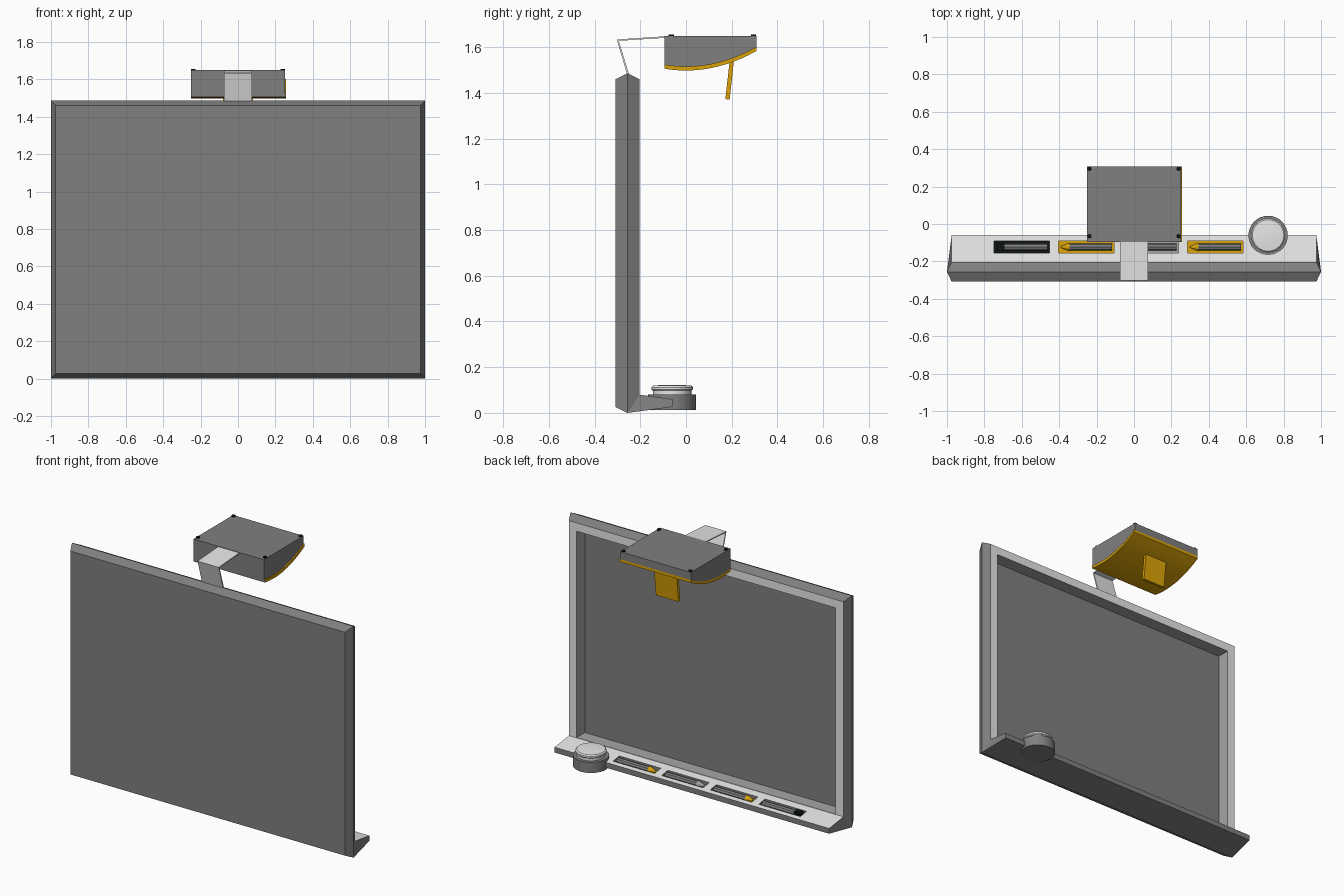
import bpy, bmesh, math
from mathutils import Vector

if "Cube" in bpy.data.objects:
    bpy.data.objects.remove(bpy.data.objects["Cube"])


def material(name, r, g, b):
    m = bpy.data.materials.new(name)
    m.use_nodes = True
    m.diffuse_color = (r, g, b, 1)
    m.node_tree.nodes["Principled BSDF"].inputs["Base Color"].default_value = (r, g, b, 1)
    return m


GREY = material("mid grey", 0.215, 0.215, 0.215)
LIGHT = material("light grey", 0.8, 0.8, 0.8)
SILVER = material("silver", 0.38, 0.38, 0.38)
YELLOW = material("golden yellow", 0.72, 0.37, 0.002)
BLACK = material("black", 0.004, 0.008, 0.005)


def finish(name, bm, *mats):
    bmesh.ops.recalc_face_normals(bm, faces=bm.faces)
    mesh = bpy.data.meshes.new(name)
    bm.to_mesh(mesh)
    bm.free()
    for m in mats:
        mesh.materials.append(m)
    ob = bpy.data.objects.new(name, mesh)
    bpy.context.collection.objects.link(ob)
    return ob


def activate(ob):
    bpy.ops.object.select_all(action='DESELECT')
    ob.select_set(True)
    bpy.context.view_layer.objects.active = ob


def smooth(ob):
    activate(ob)
    bpy.ops.object.shade_smooth_by_angle(angle=math.radians(35))


def loft(name, loops, *mats):
    """Join closed point loops in order and cap both ends."""
    bm = bmesh.new()
    rings = [[bm.verts.new(p) for p in loop] for loop in loops]
    n = len(rings[0])
    for a, b in zip(rings, rings[1:]):
        for i in range(n):
            j = (i + 1) % n
            bm.faces.new((a[i], a[j], b[j], b[i]))
    bm.faces.new(rings[0])
    bm.faces.new(rings[-1])
    return finish(name, bm, *mats)


def extrude_x(name, profile, x0, x1, *mats):
    return loft(name, [[(x, y, z) for y, z in profile] for x in (x0, x1)], *mats)


def box(name, x0, x1, y0, y1, z0, z1, mat):
    return extrude_x(name, [(y0, z0), (y1, z0), (y1, z1), (y0, z1)], x0, x1, mat)


def turned(name, profile, centre, axis, segments, mat):
    """Solid of revolution from (radius, distance) pairs along x or z."""
    c = Vector(centre)
    loops = []
    for r, d in profile:
        loop = []
        for i in range(segments):
            a = math.tau * i / segments
            u, v = r * math.cos(a), r * math.sin(a)
            loop.append(c + Vector((u, v, d) if axis == 'z' else (d, u, v)))
        loops.append(loop)
    ob = loft(name, loops, mat)
    smooth(ob)
    return ob


# Board: bevelled rim with a deep recess at the back
def rect(x, y, z0, z1):
    return [(-x, y, z0), (x, y, z0), (x, y, z1), (-x, y, z1)]


board = loft("board", [
    rect(0.975, -0.308, 0.026, 1.46), rect(1.0, -0.256, 0.0, 1.486),
    rect(0.975, -0.204, 0.026, 1.46), rect(0.92, -0.204, 0.082, 1.406),
    rect(0.92, -0.288, 0.082, 1.406)], GREY, LIGHT, SILVER)
for f in board.data.polygons:
    c, n = f.center, f.normal
    if n.y > 0.9 and c.y > -0.25:
        f.material_index = 1
    elif abs(n.y) < 0.1:
        f.material_index = 2

# Pen tray: tapered shelf with four slots
ends = [[(s * 1.0, -0.256, 0.0), (s * 0.975, -0.06, 0.026),
         (s * 0.975, -0.06, 0.06), (s * 0.975, -0.206, 0.08)] for s in (-1, 1)]
tray = loft("pen_tray", ends, GREY, LIGHT)
slots = [-0.748 + 0.345 * i for i in range(4)]
for x in slots:
    cutter = box("slot_cutter", x, x + 0.295, -0.155, -0.091, 0.05, 0.2, GREY)
    cutter.hide_render = True
    mod = tray.modifiers.new("slot", 'BOOLEAN')
    mod.operation = 'DIFFERENCE'
    mod.solver = 'EXACT'
    mod.object = cutter
    activate(tray)
    bpy.ops.object.modifier_apply(modifier=mod.name)
    bpy.data.objects.remove(cutter)
for f in tray.data.polygons:
    f.material_index = int(f.normal.z > 0.5)

# Pens and slot linings
kinds = [("eraser", BLACK), ("yellow_pen", YELLOW), ("silver_pen", SILVER), ("second_yellow_pen", YELLOW)]
for x, (name, mat) in zip(slots, kinds):
    box(name + "_slot_lining", x, x + 0.295, -0.155, -0.091, 0.049, 0.052, mat)
    turned(name + "_body", [(0.018, 0.055), (0.018, 0.285)], (x, -0.123, 0.06), 'x', 8, GREY)
    if name == "eraser":
        box("eraser_head", x + 0.015, x + 0.055, -0.143, -0.103, 0.051, 0.078, mat)
    else:
        turned(name + "_tip", [(0.003, 0.01), (0.022, 0.058)], (x, -0.123, 0.06), 'x', 12, mat)

# Round control puck on the tray
puck = (0.717, -0.061, 0)
turned("puck_base", [(0.105, 0.012), (0.105, 0.08)], puck, 'z', 32, GREY)
turned("puck_neck", [(0.084, 0.078), (0.084, 0.102)], puck, 'z', 32, LIGHT)
turned("puck_rim", [(0.086, 0.097), (0.091, 0.102), (0.091, 0.112), (0.084, 0.119)], puck, 'z', 32, LIGHT)
turned("puck_dome", [(0.082, 0.116), (0.08, 0.119), (0.05, 0.122), (0.015, 0.123)], puck, 'z', 32, LIGHT)

# Bent support arm
arm = [(-0.256, 1.475), (-0.303, 1.634), (-0.09, 1.648),
       (-0.09, 1.641), (-0.294, 1.628), (-0.247, 1.475)]
extrude_x("support_arm", arm, -0.075, 0.075, LIGHT)

# Projector: grey housing over a curved yellow shell with a grey front edge
def belly(y):
    return 1.498 + 0.9 * y * y


ys = [-0.095 + 0.403 * i / 12 for i in range(13)]
upper = [(y, belly(y) + 0.018) for y in ys]
lower = [(y, belly(y)) for y in ys]
extrude_x("projector_housing", upper + [(0.308, 1.65), (-0.095, 1.65)], -0.25, 0.25, GREY)
shell = extrude_x("projector_shell", lower + upper[::-1], -0.25, 0.257, YELLOW, GREY)
for f in shell.data.polygons:
    f.material_index = int(f.normal.y < -0.9)
smooth(shell)

# Hanging mirror flap
flap = [(0.19, 1.53), (0.172, 1.373), (0.191, 1.371), (0.21, 1.545)]
extrude_x("mirror_flap", flap, -0.08, 0.08, YELLOW)

# Corner screws
for x in (-0.238, 0.238):
    for y in (-0.065, 0.295):
        turned("corner_screw", [(0.012, 1.645), (0.012, 1.656)], (x, y, 0), 'z', 10, BLACK)
